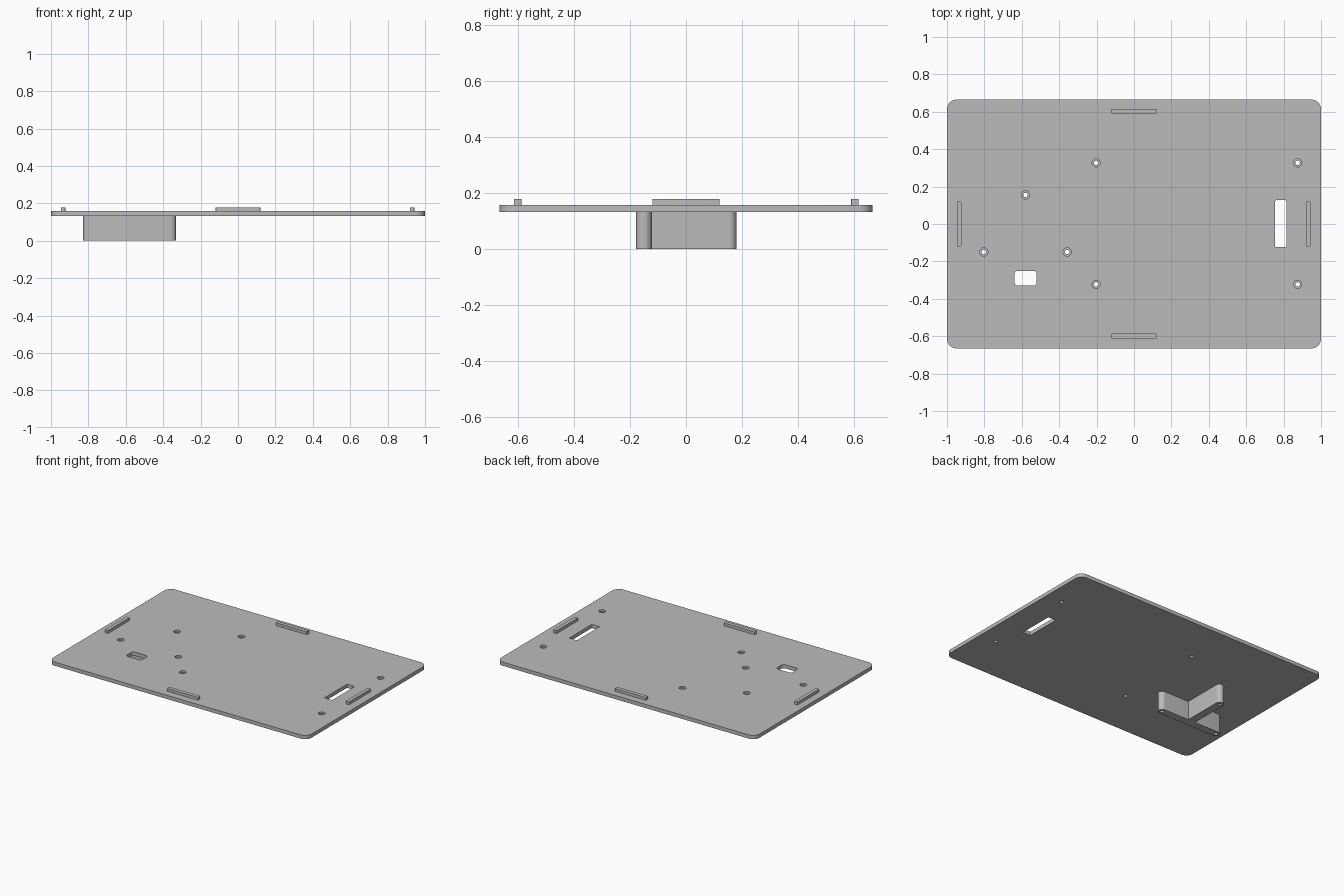
import bpy, bmesh, math

cube = bpy.data.objects.get("Cube")
if cube:
    bpy.data.objects.remove(cube, do_unlink=True)

grey = bpy.data.materials.new("matte grey")
grey.use_nodes = True
COLOUR = (0.5, 0.5, 0.5, 1)
grey.diffuse_color = COLOUR
grey.node_tree.nodes["Principled BSDF"].inputs["Base Color"].default_value = COLOUR


def rounded_rect(cx, cy, width, depth, radius, steps=8):
    """Counter-clockwise outline of a rectangle with rounded corners."""
    points = []
    for quarter, (sx, sy) in enumerate(((1, 1), (-1, 1), (-1, -1), (1, -1))):
        ox = cx + sx * (width / 2 - radius)
        oy = cy + sy * (depth / 2 - radius)
        for i in range(steps + 1):
            a = (quarter + i / steps) * math.pi / 2
            points.append((ox + radius * math.cos(a), oy + radius * math.sin(a)))
    return points


def circle(cx, cy, radius, steps=32):
    turns = [2 * math.pi * i / steps for i in range(steps)]
    return [(cx + radius * math.cos(a), cy + radius * math.sin(a)) for a in turns]


def prism(name, outline, z0, z1):
    """Extrude an outline from z0 up to z1."""
    bm = bmesh.new()
    base = bm.faces.new([bm.verts.new((x, y, z0)) for x, y in outline])
    top = bmesh.ops.extrude_face_region(bm, geom=[base])["geom"]
    verts = [v for v in top if isinstance(v, bmesh.types.BMVert)]
    bmesh.ops.translate(bm, verts=verts, vec=(0, 0, z1 - z0))
    bmesh.ops.remove_doubles(bm, verts=bm.verts, dist=1e-5)
    bmesh.ops.recalc_face_normals(bm, faces=bm.faces)
    mesh = bpy.data.meshes.new(name)
    bm.to_mesh(mesh)
    bm.free()
    mesh.materials.append(grey)
    obj = bpy.data.objects.new(name, mesh)
    bpy.context.collection.objects.link(obj)
    return obj


def activate(obj):
    bpy.ops.object.select_all(action="DESELECT")
    obj.select_set(True)
    bpy.context.view_layer.objects.active = obj


def cut(obj, cutter, operation="DIFFERENCE"):
    activate(obj)
    mod = obj.modifiers.new("cut", "BOOLEAN")
    mod.operation = operation
    mod.solver = "EXACT"
    mod.object = cutter
    bpy.ops.object.modifier_apply(modifier=mod.name)


def discard(obj):
    bpy.data.objects.remove(obj, do_unlink=True)


BOTTOM, TOP, RIDGE_TOP = 0.132, 0.158, 0.178
BAR_Y, STEM_X, WALL = -0.15, -0.58, 0.056

# Base plate
plate = prism("base_plate", rounded_rect(0, 0, 2, 1.33, 0.05), BOTTOM, TOP)

# T-shaped standoff bracket beneath the plate
bracket = prism("standoff_bracket",
                rounded_rect(STEM_X, BAR_Y, 0.496, WALL, WALL / 2 - 0.0001), 0, BOTTOM)
stem = prism("bracket_stem",
             rounded_rect(STEM_X, 0.002, WALL, 0.356, WALL / 2 - 0.0001), 0, BOTTOM)
# Square off the lower end of the stem so that it ends inside the bar
trim = prism("stem_trim", rounded_rect(STEM_X, -0.25, 0.2, 0.2, 0.01), -0.1, 0.3)
cut(stem, trim)
discard(trim)
cut(bracket, stem, "UNION")
discard(stem)

# Rectangular openings
for outline in (rounded_rect(0.785, 0.002, 0.06, 0.25, 0.004),
                rounded_rect(-0.58, -0.29, 0.12, 0.08, 0.02)):
    cutter = prism("opening_cutter", outline, 0.1, 0.3)
    cut(plate, cutter)
    discard(cutter)

# Counterbored screw holes: four in the plate, three through the bracket
plate_holes = [(x, y) for x in (-0.202, 0.875) for y in (-0.323, 0.327)]
bracket_holes = [(STEM_X - 0.223, BAR_Y), (STEM_X + 0.223, BAR_Y), (STEM_X, 0.155)]
for x, y in plate_holes + bracket_holes:
    bore = prism("bore_cutter", circle(x, y, 0.012), -0.1, 0.3)
    sink = prism("sink_cutter", circle(x, y, 0.022), TOP - 0.012, 0.3)
    cut(plate, sink)
    cut(plate, bore)
    if (x, y) in bracket_holes:
        cut(bracket, bore)
    discard(bore)
    discard(sink)

# Locating ridges, one along each edge
parts = [plate, bracket]
for name, x, y, width, depth in (("front_ridge", 0, -0.6, 0.24, 0.027),
                                 ("back_ridge", 0, 0.602, 0.24, 0.027),
                                 ("right_ridge", -0.935, 0, 0.025, 0.24),
                                 ("left_ridge", 0.931, 0, 0.025, 0.24)):
    ridge = prism(name, rounded_rect(x, y, width, depth, 0.004, 3), TOP - 0.005, RIDGE_TOP)
    parts.append(ridge)

for part in parts:
    activate(part)
    bpy.ops.object.shade_smooth_by_angle(angle=math.radians(35))
